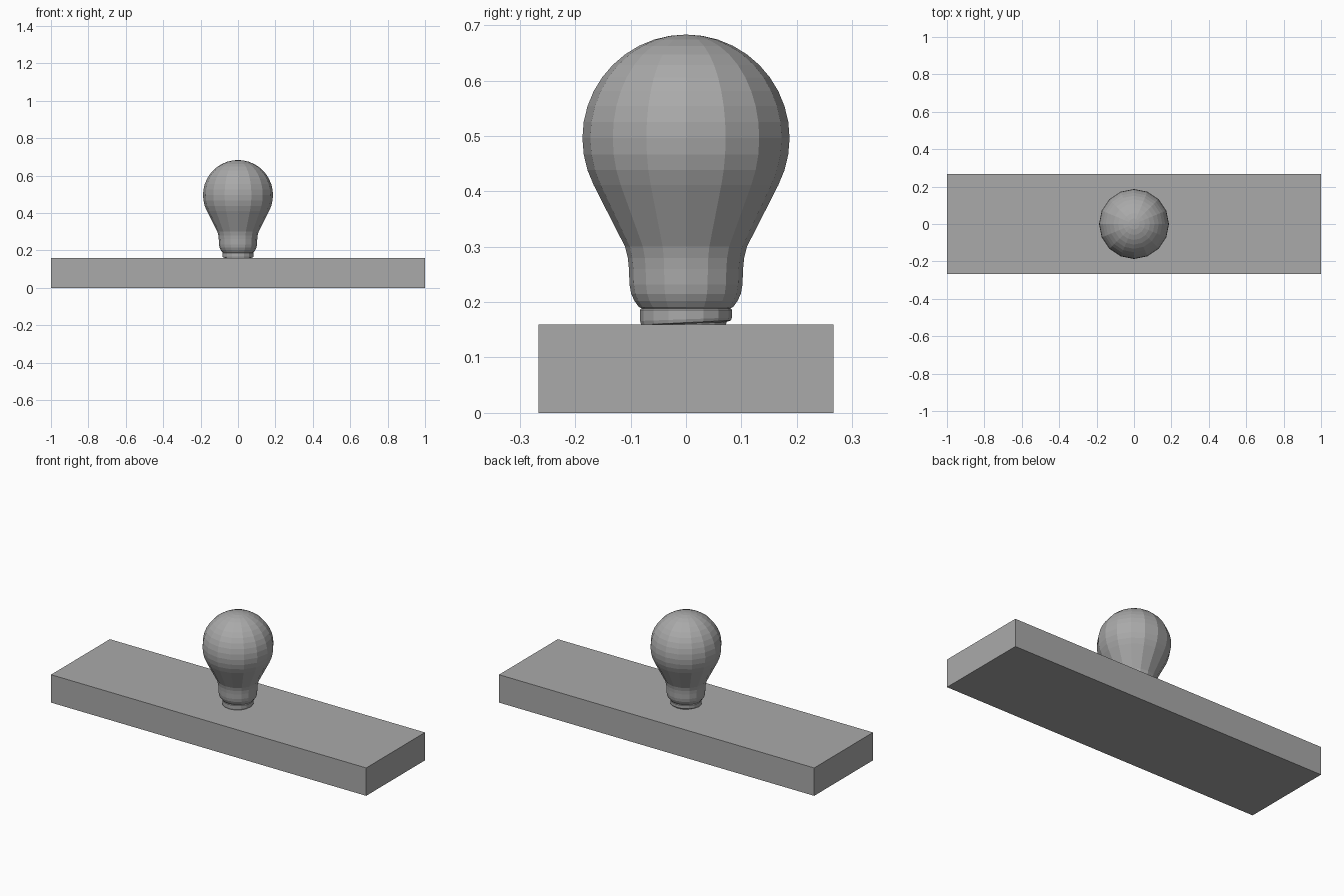
import bpy
import bmesh
from math import sin, cos, radians, pi

cube = bpy.data.objects.get("Cube")
if cube:
    bpy.data.objects.remove(cube, do_unlink=True)

SIDES = 16

grey = bpy.data.materials.new("plain_grey")
grey.use_nodes = True
color = (0.4, 0.4, 0.4, 1)
grey.diffuse_color = color
grey.node_tree.nodes["Principled BSDF"].inputs["Base Color"].default_value = color


def add_object(name, bm):
    bmesh.ops.recalc_face_normals(bm, faces=bm.faces)
    mesh = bpy.data.meshes.new(name)
    bm.to_mesh(mesh)
    bm.free()
    mesh.materials.append(grey)
    obj = bpy.data.objects.new(name, mesh)
    bpy.context.collection.objects.link(obj)
    return obj


def lathe(name, profile, sides=SIDES):
    """Revolve (radius, z, tilt) points; tilt raises the +y side of a ring."""
    bm = bmesh.new()
    rings = []
    for r, z, tilt in profile:
        ring = []
        for i in range(sides):
            a = 2 * pi * i / sides
            ring.append(bm.verts.new((r * cos(a), r * sin(a), z + tilt * sin(a))))
        rings.append(ring)
    for low, high in zip(rings, rings[1:]):
        for i in range(sides):
            j = (i + 1) % sides
            bm.faces.new((low[i], low[j], high[j], high[i]))
    bm.faces.new(rings[0])
    bm.faces.new(rings[-1])
    bmesh.ops.remove_doubles(bm, verts=bm.verts, dist=1e-5)
    return add_object(name, bm)


# Rectangular block the bulb stands in
bm = bmesh.new()
bmesh.ops.create_cube(bm, size=1)
bmesh.ops.scale(bm, vec=(2, 0.533, 0.16), verts=bm.verts)
bmesh.ops.translate(bm, vec=(0, 0, 0.08), verts=bm.verts)
add_object("base_block", bm)

# Glass bulb: neck, straight flare, then a spherical crown
RADIUS, CENTRE = 0.187, 0.496
glass = [(0.078, 0.188, 0), (0.085, 0.191, 0), (0.093, 0.202, 0), (0.099, 0.215, 0),
         (0.102, 0.232, 0), (0.103, 0.26, 0), (0.105, 0.28, 0), (0.11, 0.3, 0)]
for step in range(-3, 10):
    a = radians(9 * step)
    glass.append((RADIUS * cos(a), CENTRE + RADIUS * sin(a), 0))
glass.append((0.0001, CENTRE + RADIUS, 0))
bulb = lathe("glass_bulb", glass)

# Screw cap with a slanting lower thread
lathe("screw_cap", [(0.07, 0.14, 0), (0.073, 0.161, 0.003), (0.081, 0.163, 0.004),
                    (0.083, 0.169, 0.003), (0.083, 0.186, 0), (0.079, 0.19, 0)])
